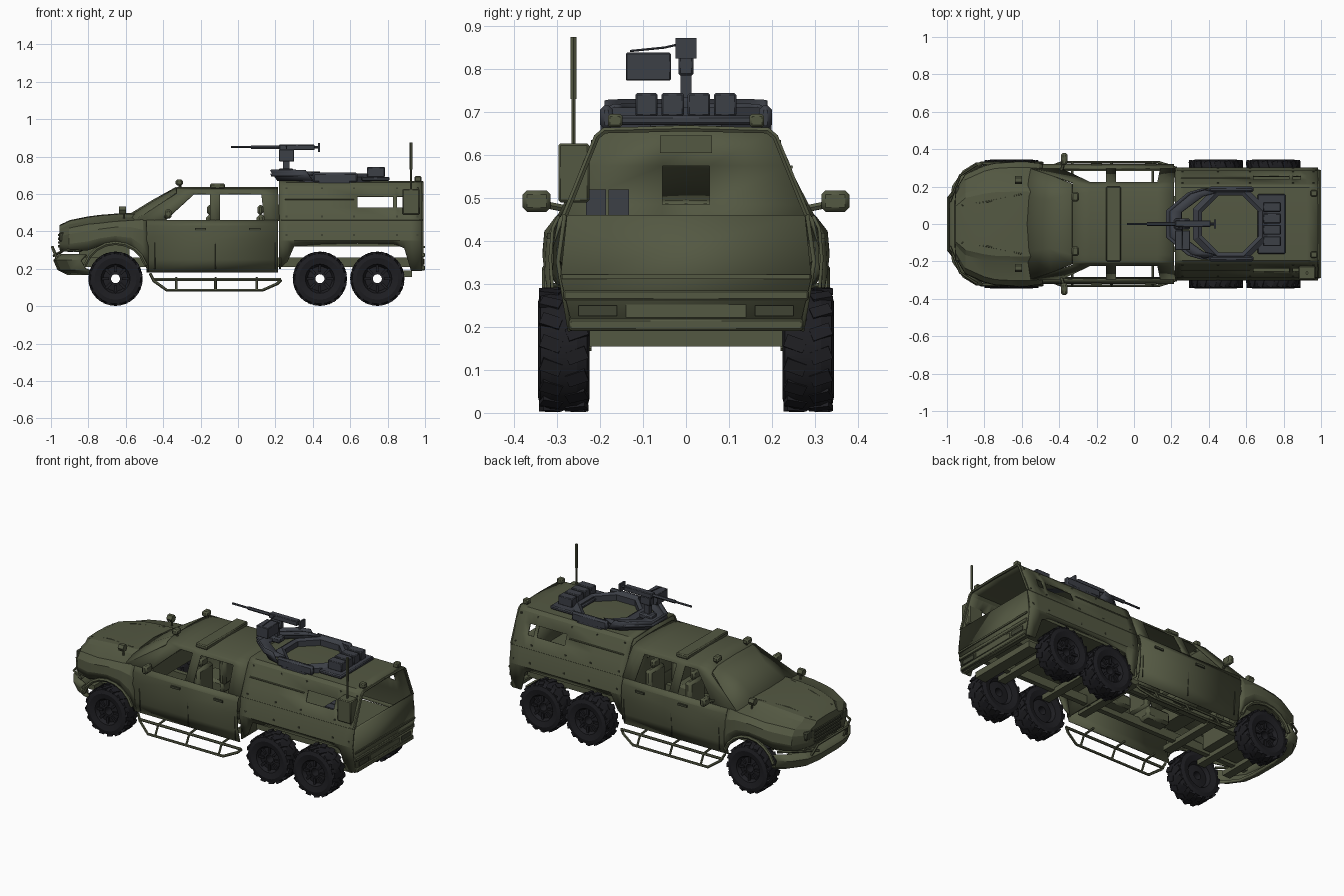
import bpy, bmesh
from math import sin, cos, pi
from mathutils import Matrix, Vector

if "Cube" in bpy.data.objects:
    bpy.data.objects.remove(bpy.data.objects["Cube"])


def material(name, rgb):
    m = bpy.data.materials.new(name)
    m.diffuse_color = (*rgb, 1)
    m.use_nodes = True
    m.node_tree.nodes["Principled BSDF"].inputs["Base Color"].default_value = m.diffuse_color
    return m


GREEN = material("olive", (0.088, 0.098, 0.055))
DARK = material("dark_olive", (0.05, 0.056, 0.034))
STEEL = material("steel", (0.045, 0.05, 0.062))
RUBBER = material("rubber", (0.013, 0.013, 0.016))


def mesh(name, verts, faces, mat, thick=0):
    me = bpy.data.meshes.new(name)
    me.from_pydata(verts, [], faces)
    bm = bmesh.new()
    bm.from_mesh(me)
    bmesh.ops.recalc_face_normals(bm, faces=bm.faces)
    bm.to_mesh(me)
    bm.free()
    me.materials.append(mat)
    ob = bpy.data.objects.new(name, me)
    bpy.context.collection.objects.link(ob)
    if thick:
        s = ob.modifiers.new("thickness", "SOLIDIFY")
        s.thickness, s.offset = thick, 0
    return ob


def sheet(name, rows, mat=GREEN, skip=(), thick=0.008, wrap=False, cap=False):
    """Skin a grid of points; skipped cells are openings."""
    n, m = len(rows), len(rows[0])
    faces = []
    for i in range(n if wrap else n - 1):
        for j in range(m if wrap else m - 1):
            if (i, j) not in skip:
                a, b, k = i * m, (i + 1) % n * m, (j + 1) % m
                faces.append((a + j, b + j, b + k, a + k))
    if cap:
        faces.append(tuple(range(m)))
    return mesh(name, [p for r in rows for p in r], faces, mat, thick)


def full(half):
    """Half section ending on y=0 -> whole section."""
    return half + [(x, -y, z) for x, y, z in half[-2::-1]]


def box(name, x, y, z, mat=GREEN, bevel=0.0, both=False):
    for s in ((1, -1) if both else (1,)):
        v = [(a, s * b, c) for a in x for b in y for c in z]
        f = [(0, 1, 3, 2), (4, 6, 7, 5), (0, 4, 5, 1), (2, 3, 7, 6), (0, 2, 6, 4), (1, 5, 7, 3)]
        ob = mesh(name, v, f, mat)
        if bevel:
            ob.modifiers.new("bevel", "BEVEL").width = bevel


def tube(name, pts, r, mat=GREEN, both=False):
    for s in ((1, -1) if both else (1,)):
        cu = bpy.data.curves.new(name, "CURVE")
        cu.dimensions, cu.bevel_depth, cu.bevel_resolution, cu.use_fill_caps = "3D", r, 1, True
        sp = cu.splines.new("POLY")
        sp.points.add(len(pts) - 1)
        for p, (x, y, z) in zip(sp.points, pts):
            p.co = (x, s * y, z, 1)
        tmp = bpy.data.objects.new(name, cu)
        bpy.context.collection.objects.link(tmp)
        me = bpy.data.meshes.new_from_object(tmp.evaluated_get(bpy.context.evaluated_depsgraph_get()))
        bpy.data.objects.remove(tmp)
        me.materials.clear()
        me.materials.append(mat)
        bpy.context.collection.objects.link(bpy.data.objects.new(name, me))


# Hood and front fenders: x, half width, lower edge, shoulder, centre height
nose = [(-.95, .18, .30, .40, .428), (-.90, .265, .29, .415, .452), (-.80, .31, .30, .435, .472),
        (-.74, .325, .322, .44, .48), (-.655, .33, .335, .45, .487), (-.57, .33, .318, .455, .49),
        (-.51, .325, .25, .46, .488), (-.48, .315, .18, .46, .48)]
sheet("hood_and_fenders", [full([(x, w - .012, b), (x, w, b + .35 * (s - b)), (x, w - .004, b + .75 * (s - b)),
      (x, w - .03, s), (x, w * .62, c - .018), (x, w * .52, c), (x, 0, c + .004)])
      for x, w, b, s, c in nose], cap=True)

# Doors
for s in (1, -1):
    sheet("doors", [[(x, s * y, z) for y, z in ((.288, .18), (.308, .25), (.316, .36), (.31, .43), (.295, .46))]
                    for x in (-.49, -.13, .215)])
for x in (-.2, .09):
    box("door_handle", (x - .03, x + .03), (.31, .324), (.405, .418), DARK, both=True)
for x in (-.445, -.12, .2):
    tube("door_gap", [(x, .309, .2), (x, .317, .36), (x, .297, .46)], .003, DARK, True)

# Greenhouse with open side windows: lower x, upper x of each pillar edge
pillars = [(-.55, -.33), (-.39, -.235), (-.15, -.15), (-.095, -.095), (.14, .125), (.222, .215)]
sheet("cab_roof_and_pillars", [full([(a, .295, .458), (b, .222, .60), (b, .205, .618), (b, .165, .629), (b, 0, .634)])
      for a, b in pillars], skip={(i, j) for i in (1, 3) for j in (0, 7)})
sheet("windshield", [full([(-.55, .295, .458), (-.58, .15, .478), (-.59, 0, .482)]),
                     full([(-.44, .2585, .529), (-.455, .13, .556), (-.46, 0, .562)]),
                     full([(-.33, .215, .607), (-.33, .165, .629), (-.33, 0, .634)])])
box("dashboard", (-.5, -.4), (-.25, .25), (.36, .46), GREEN)

# Seats
for x in (-.17, .1):
    box("seat_base", (x - .13, x + .03), (.05, .2), (.24, .32), GREEN, .015, True)
    box("seat_back", (x, x + .045), (.05, .2), (.3, .49), GREEN, .015, True)
    box("headrest", (x + .005, x + .035), (.09, .16), (.49, .54), GREEN, .01, True)

# Rear troop box with open slit windows
box_profile = [(.22, .2), (.265, .24), (.3, .322), (.45, .335), (.64, .34), (.83, .335),
               (.85, .33), (.89, .31), (.925, .19), (.985, .19)]
sheet("troop_box", [full([(x, .27 + .1 * (b - .19), b), (x, .298, .352), (x, .282, .46), (x, .256, .527),
      (x, .233, .587), (x, .208, .642), (x, .192, .658), (x, 0, .665)]) for x, b in box_profile],
      skip={(i, j) for i in (4, 6) for j in (3, 10)}, thick=.01)
box("box_floor", (.22, .98), (-.285, .285), (.318, .335), GREEN)
sheet("bulkhead", [[(.226, y * w, z) for y in (-1, -.055 / w, .055 / w, 1)]
      for w, z in ((.29, .2), (.272, .485), (.235, .575), (.2, .655))], skip={(1, 1)})
sheet("tailgate", [[(.985, -w, z), (.985, w, z)] for w, z in ((.262, .19), (.292, .315), (.277, .46))], thick=.016)
box("tailgate_rib", (.985, .999), (-.288, .288), (.312, .322))
box("rear_bumper", (.95, 1), (-.272, .272), (.192, .218), bevel=.004)
box("rear_bumper_top", (.95, 1), (-.285, .285), (.262, .285), bevel=.004)
box("tail_lamp", (.985, .997), (.16, .25), (.225, .25), DARK, both=True)
box("rear_plate", (.985, .996), (-.14, .14), (.222, .252))
box("tow_beam", (.86, .93), (-.225, .225), (.155, .192))
tube("rear_opening_rim", [(.985, .282, .46), (.985, .208, .642), (.985, .19, .657), (.985, 0, .662)], .008, both=True)
tube("belt_rail", [(.23, .284, .46), (.985, .284, .46)], .004, both=True)
tube("roof_rail", [(.25, .245, .572), (.62, .245, .572)], .004, both=True)
for y in (-.233, -.18):
    box("ammo_case", (.75, .85), (y, y + .047), (.335, .52), STEEL)
box("interior_locker", (.24, .34), (-.06, .06), (.605, .645))
for x in (.26, .45, .62, .85, .96):
    for z, y in ((.48, .276), (.63, .215), (.38, .295)):
        box("rivet", (x - .005, x + .005), (y - .004, y + .006), (z - .005, z + .005), DARK, both=True)

# Chassis
box("chassis_rail", (-.9, .97), (.12, .15), (.21, .26), GREEN, both=True)
for x in (-.84, -.66, -.42, .18, .435, .745):
    box("crossmember", (x - .025, x + .025), (-.225, .225), (.195, .225), GREEN)
box("engine_block", (-.85, -.58), (-.11, .11), (.22, .42), GREEN)

# Front bumper, grille and lamps
plan = [(-.84, .322), (-.91, .28), (-.965, .2), (-.98, .1), (-.98, 0)]
sheet("front_bumper", [full([(x + dx, y * k, z) for x, y in plan])
      for dx, k, z in ((.07, .9, .175), (.02, .97, .2), (0, 1, .245), (.03, 1, .275))], thick=.016)
tube("bumper_hoop", [(-.965, .17, .25), (-.992, .14, .315), (-.992, 0, .315)], .008, both=True)
tube("bumper_corner_bar", [(-.985, .12, .27), (-.93, .26, .30), (-.84, .318, .295)], .007, both=True)
for z in (.315, .335, .355, .375):
    box("grille_slat", (-.962, -.945), (-.125, .125), (z, z + .011), DARK)
box("headlamp", (-.957, -.9), (.135, .2), (.345, .395), DARK, .006, True)
tube("fender_flare", [(-.655 + .172 * cos(a * pi / 10), .324, .165 + .172 * sin(a * pi / 10))
                      for a in range(1, 10)], .011, both=True)
tube("hood_crease", [(-.92, .1, .447), (-.78, .12, .478), (-.6, .16, .491)], .005, both=True)
tube("hood_lamp_stalk", [(-.61, .235, .46), (-.61, .235, .52)], .006, both=True)
tube("hood_lamp", [(-.635, .235, .515), (-.6, .235, .515)], .022, both=True)

# Mirrors
box("mirror", (-.39, -.355), (.315, .38), (.468, .518), bevel=.01, both=True)
tube("mirror_arm", [(-.39, .28, .475), (-.375, .33, .485)], .009, both=True)

# Roof fittings
box("roof_light_bar", (-.15, -.07), (-.2, .2), (.628, .655), bevel=.006)
tube("roof_lamp_stalk", [(-.31, .145, .62), (-.31, .145, .65)], .007, both=True)
box("roof_lamp", (-.333, -.295), (.12, .17), (.645, .678), bevel=.008, both=True)
box("rear_roof_lamp", (.945, .98), (.148, .182), (.665, .695), bevel=.005, both=True)
box("radio_box", (.88, .97), (-.297, -.225), (.49, .627), bevel=.005)
tube("antenna_base", [(.925, -.262, .62), (.925, -.262, .74)], .005)
tube("antenna_whip", [(.925, -.262, .73), (.925, -.262, .875)], .008)

# Side steps: slanted ladders
tube("step_outer_rail", [(-.47, .295, .175), (-.45, .305, .135), (-.38, .33, .085), (.13, .33, .085),
                         (.21, .305, .12), (.23, .295, .14)], .008, both=True)
tube("step_inner_rail", [(-.46, .3, .143), (.23, .3, .143)], .008, both=True)
for x in (-.33, -.12, .1):
    tube("step_rung", [(x, .22, .15), (x, .3, .143), (x, .33, .085)], .007, both=True)

# Wheels: lathed tyre with an open hub, rim spokes and tread lugs
side = [(.024, .015), (.024, .035), (.066, .03), (.078, .052), (.112, .06), (.134, .054), (.142, .03)]
prof = side + [(r, -y) for r, y in side[::-1]]
N = 24
for wx in (-.655, .438, .745):
    for s in (1, -1):
        c = Vector((wx, s * .284, .147))
        sheet("tyre", [[c + Vector((r * cos(t), y, r * sin(t))) for r, y in prof]
              for t in (2 * pi * i / N for i in range(N))], RUBBER, thick=0, wrap=True)
        bm = bmesh.new()
        for k in range(16):
            for h in (1, -1):
                t = 2 * pi * (k + h * .25) / 16
                bmesh.ops.create_cube(bm, size=1, matrix=Matrix.Translation(c) @ Matrix.Rotation(t, 4, "Y")
                                      @ Matrix.Translation((0, h * .03, .138)) @ Matrix.Rotation(h * .35, 4, "Z")
                                      @ Matrix.Diagonal((.03, .048, .012, 1)))
        for k in range(8):
            bmesh.ops.create_cube(bm, size=1, matrix=Matrix.Translation(c) @ Matrix.Rotation(k * pi / 4, 4, "Y")
                                  @ Matrix.Translation((0, s * .036, .055)) @ Matrix.Diagonal((.014, .012, .04, 1)))
        me = bpy.data.meshes.new("tread_and_spokes")
        bm.to_mesh(me)
        bm.free()
        me.materials.append(RUBBER)
        bpy.context.collection.objects.link(bpy.data.objects.new("tread_and_spokes", me))

# Turret ring
ring = [(.165, .655), (.165, .7), (.185, .71), (.215, .692), (.215, .655)]
sheet("turret_ring", [[(.515 + r * cos(t), r * sin(t), z) for r, z in ring]
      for t in (pi / 8 + i * pi / 4 for i in range(8))], STEEL, thick=0, wrap=True)
plate = [(.36, .185), (.29, .165), (.175, .07), (.175, 0)]
sheet("turret_front_deck", [full([(x, y, .702) for x, y in plate]),
                            full([(x + .08, y * .9, .712) for x, y in plate])], STEEL, thick=.015)
sheet("turret_front_shield", [full([(x + .04, y, .672) for x, y in plate]),
                              full([(x, y, .728) for x, y in plate])], STEEL, thick=.01)
box("turret_side_armour", (.4, .64), (.17, .2), (.66, .715), STEEL, .01, True)
box("turret_rear_tray", (.66, .81), (-.16, .16), (.67, .692), STEEL, .006)
for i in range(4):
    y = -.118 + i * .061
    box("turret_ammo_box", (.69, .785), (y, y + .052), (.69, .744), STEEL, .004)

# Mounted gun
box("gun_pedestal", (.215, .3), (-.03, .03), (.7, .735), STEEL, .008)
box("gun_post", (.24, .275), (-.013, .013), (.73, .8), STEEL)
box("gun_cradle", (.23, .3), (-.018, .018), (.785, .835), STEEL, .005)
box("gun_receiver", (.22, .41), (-.016, .02), (.834, .864), STEEL, .004)
box("gun_grip", (.428, .438), (-.025, .025), (.825, .872), STEEL)
tube("gun_spade", [(.4, 0, .85), (.43, 0, .85)], .008, STEEL)
tube("gun_barrel_shroud", [(.07, 0, .85), (.23, 0, .85)], .01, STEEL)
tube("gun_barrel", [(-.038, 0, .85), (.1, 0, .85)], .006, STEEL)
box("gun_ammo_can", (.22, .3), (-.14, -.035), (.773, .838), STEEL, .003)
tube("ammo_feed", [(.26, -.13, .842), (.26, -.05, .85), (.26, -.015, .858)], .003, STEEL)

# Soft shading with crisp edges
for ob in bpy.context.collection.objects:
    ob.select_set(True)
    bpy.context.view_layer.objects.active = ob
bpy.ops.object.shade_smooth_by_angle(angle=0.3)
